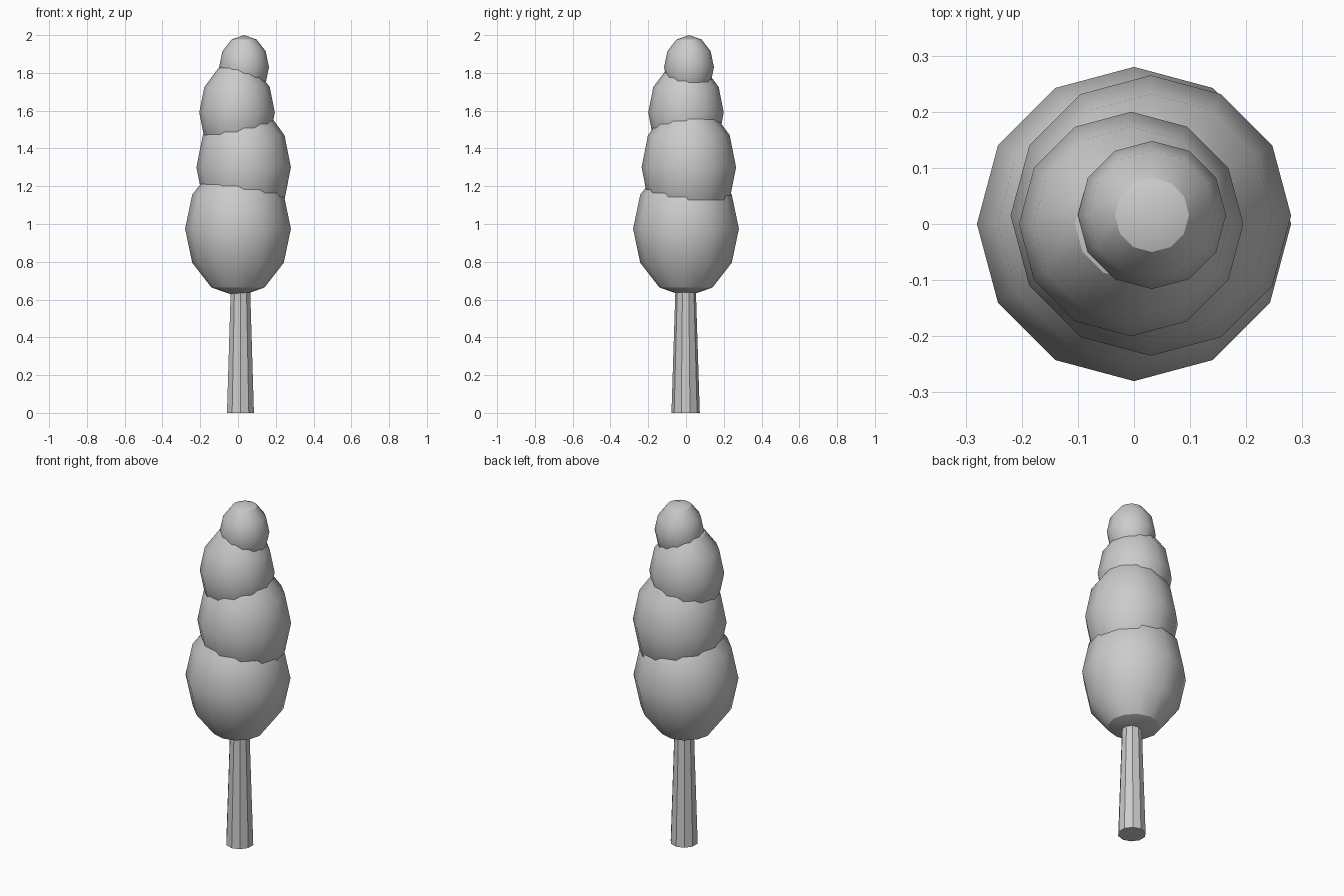
import bpy
import math

default = bpy.data.objects.get("Cube")
if default:
    bpy.data.objects.remove(default, do_unlink=True)

# One plain grey for the whole tree
grey = bpy.data.materials.new("plain_grey")
grey.use_nodes = True
colour = (0.6, 0.6, 0.6, 1)
grey.diffuse_color = colour
grey.node_tree.nodes["Principled BSDF"].inputs["Base Color"].default_value = colour


def finish(name, angle):
    obj = bpy.context.object
    obj.name = name
    obj.data.materials.append(grey)
    bpy.ops.object.transform_apply(location=False, rotation=False, scale=True)
    bpy.ops.object.shade_smooth_by_angle(angle=math.radians(angle))


# Tapered trunk, its top hidden in the lowest foliage
bpy.ops.mesh.primitive_cone_add(vertices=10, radius1=0.075, radius2=0.052,
                                depth=0.72, location=(0.013, -0.002, 0.36))
finish("trunk", 20)

# Stacked foliage: centre, radius, half height
foliage = {
    "foliage_bottom": ((0, 0, 0.975), 0.28, 0.36),
    "foliage_lower_middle": ((0.03, 0.015, 1.3), 0.25, 0.34),
    "foliage_upper_middle": ((-0.005, 0, 1.59), 0.2, 0.27),
    "foliage_top": ((0.032, 0.016, 1.83), 0.132, 0.17),
}
for name, (centre, radius, half_height) in foliage.items():
    bpy.ops.mesh.primitive_uv_sphere_add(segments=12, ring_count=6, radius=1,
                                         location=centre)
    bpy.context.object.scale = (radius, radius, half_height)
    finish(name, 30)
